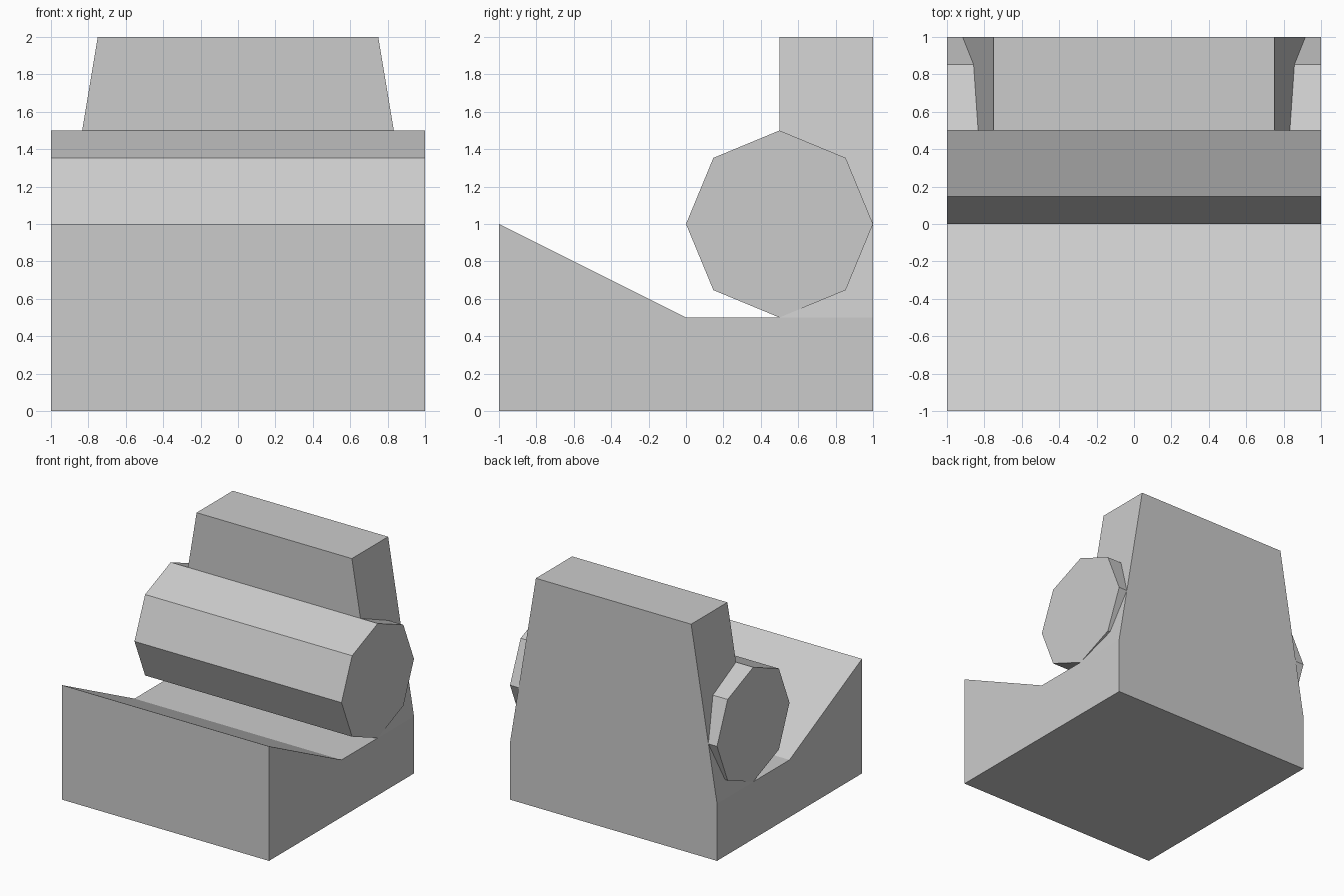
import bpy, bmesh, math

if "Cube" in bpy.data.objects:
    bpy.data.objects.remove(bpy.data.objects["Cube"])


def extrude_along_x(bm, profile, half_width):
    """Solid with a (y, z) profile, running from -half_width to half_width."""
    cap = bm.faces.new([bm.verts.new((-half_width, y, z)) for y, z in profile])
    res = bmesh.ops.extrude_face_region(bm, geom=[cap], use_keep_orig=True)
    moved = [v for v in res["geom"] if isinstance(v, bmesh.types.BMVert)]
    bmesh.ops.translate(bm, verts=moved, vec=(2 * half_width, 0, 0))
    bmesh.ops.recalc_face_normals(bm, faces=bm.faces)


def finish(bm, name):
    mesh = bpy.data.meshes.new(name)
    bmesh.ops.recalc_face_normals(bm, faces=bm.faces)
    bm.to_mesh(mesh)
    bm.free()
    obj = bpy.data.objects.new(name, mesh)
    bpy.context.collection.objects.link(obj)


# Base with sloped front, plus the tapered back wall raised from its rear ledge
bm = bmesh.new()
extrude_along_x(bm, [(-1, 0), (1, 0), (1, 0.5), (0.5, 0.5), (0, 0.5), (-1, 1)], 1)
ledge = next(f for f in bm.faces
             if f.normal.z > 0.99 and f.calc_center_median().y > 0.6)
wall_top = bmesh.ops.extrude_discrete_faces(bm, faces=[ledge])["faces"][0]
for v in wall_top.verts:
    v.co.x *= 0.75
    v.co.z = 2
finish(bm, "base_and_back_wall")

# Octagonal roller resting on the base, half sunk into the back wall
bm = bmesh.new()
octagon = [(0.5 + 0.5 * math.cos(i * math.pi / 4),
            1 + 0.5 * math.sin(i * math.pi / 4)) for i in range(8)]
extrude_along_x(bm, octagon, 1)
finish(bm, "octagonal_roller")
